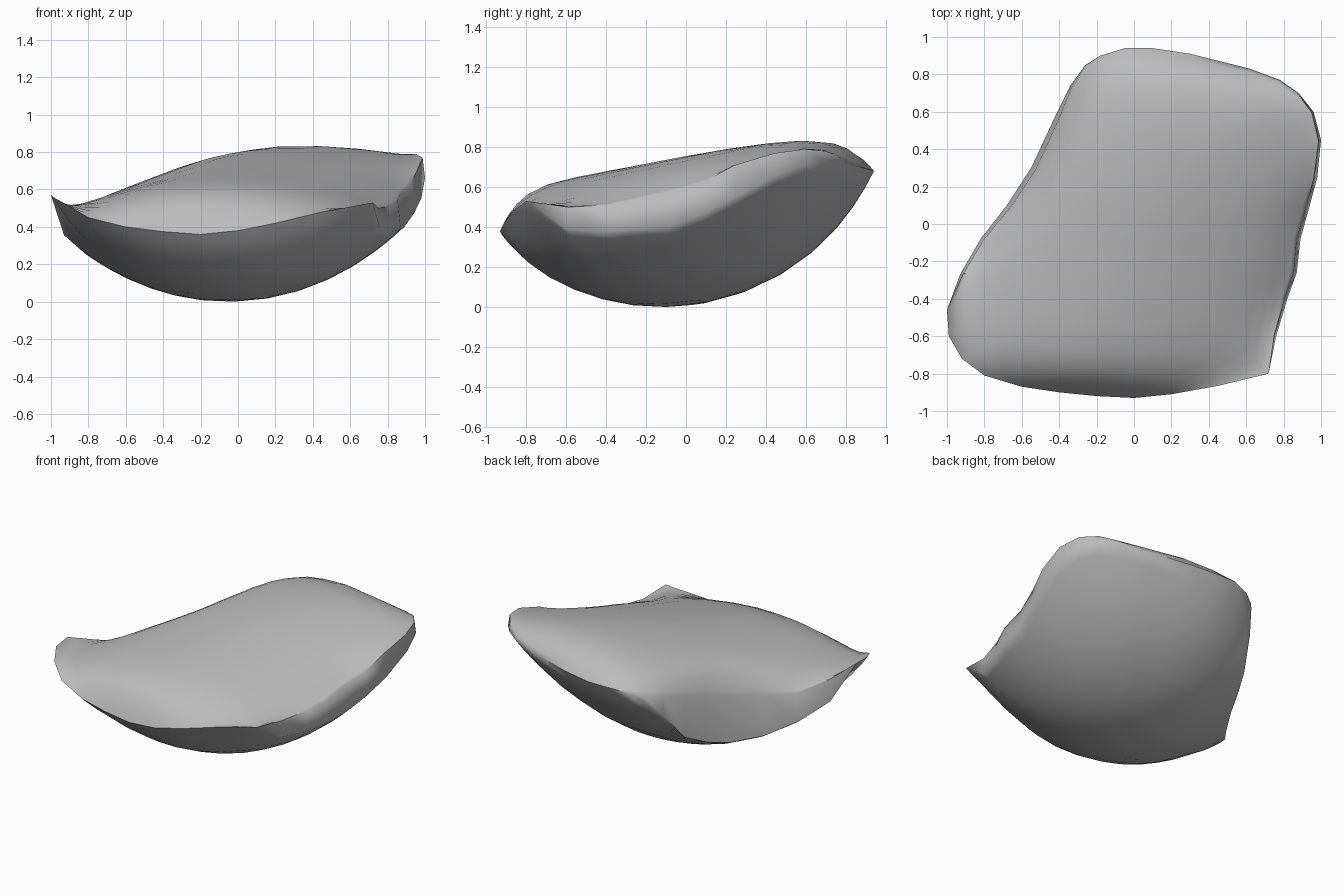
import bpy, bmesh, math
from mathutils import Vector

cube = bpy.data.objects.get("Cube")
if cube:
    bpy.data.objects.remove(cube, do_unlink=True)

# Outline of the shard, with the height where the domed top ends
RIM = [
    (0.72, -0.80, 0.53), (0.76, -0.60, 0.50), (0.82, -0.40, 0.51), (0.87, -0.26, 0.54),
    (0.89, -0.08, 0.58), (0.94, 0.10, 0.63), (0.98, 0.25, 0.71), (1.00, 0.45, 0.77),
    (0.96, 0.60, 0.79), (0.88, 0.70, 0.78), (0.78, 0.77, 0.75), (0.62, 0.83, 0.71),
    (0.30, 0.91, 0.69), (0.10, 0.94, 0.68), (-0.05, 0.94, 0.68), (-0.18, 0.90, 0.66),
    (-0.26, 0.85, 0.64), (-0.34, 0.74, 0.61), (-0.41, 0.60, 0.58), (-0.48, 0.45, 0.54),
    (-0.55, 0.30, 0.50), (-0.68, 0.10, 0.47), (-0.82, -0.08, 0.45), (-0.93, -0.27, 0.50),
    (-1.00, -0.46, 0.57), (-0.99, -0.60, 0.56), (-0.92, -0.72, 0.52), (-0.80, -0.81, 0.45),
    (-0.60, -0.87, 0.40), (-0.40, -0.90, 0.375), (-0.20, -0.92, 0.36), (0.00, -0.93, 0.38),
    (0.20, -0.91, 0.42), (0.45, -0.865, 0.48),
]
CENTRE = Vector((-0.02, -0.1))


def bowl(x, y):
    u, v = x + 0.05, y + 0.12
    return 0.4 * u ** 2 + 0.06 * u ** 4 + 0.43 * v ** 2 + 0.08 * v ** 4


def underside(x, y, edge, f):
    return bowl(x, y) + (edge.z - bowl(edge.x, edge.y)) * f ** 8


def dome(x, y, edge, f):
    across = x - (0.15 + 0.4 * y)
    bend = 0.24 if across < 0 else 0.2
    height = 0.755 + 0.19 * y - 0.08 * max(y, 0) ** 2 - bend * across ** 2
    return height + (edge.z - height) * f ** 10


def add_band(bm, first, second):
    """Join two rings, skipping points that they share."""
    n = len(first)
    for i in range(n):
        j = (i + 1) % n
        corners = list(dict.fromkeys((first[i], first[j], second[j], second[i])))
        if len(corners) > 2:
            bm.faces.new(corners)


def add_skin(bm, rim, height, fractions):
    """Fill a rim with shrinking rings that end in one centre point."""
    outer = rim
    for f in fractions:
        ring = []
        for v in rim:
            p = CENTRE + (v.co.xy - CENTRE) * f
            ring.append(bm.verts.new((p.x, p.y, height(p.x, p.y, v.co, f))))
        add_band(bm, outer, ring)
        outer = ring
    tip = bm.verts.new((CENTRE.x, CENTRE.y, height(CENTRE.x, CENTRE.y, rim[0].co, 0)))
    add_band(bm, outer, [tip] * len(outer))


bm = bmesh.new()
upper, lower = [], []

# Broken side walls lean from the edge of the rounded underside up to the dome
for x, y, z in RIM:
    front_end = -0.7 if x > 0 else -0.45
    drop = (z - bowl(x, y)) * max(0, min(1, (0.92 - y) / 0.3))
    if y > front_end and drop > 0.02:
        lower.append(bm.verts.new((x, y, z - drop)))
        p = CENTRE + (Vector((x, y)) - CENTRE) * (1 - 0.12 * drop)
        upper.append(bm.verts.new((p.x, p.y, z)))
    else:
        shared = bm.verts.new((x, y, z))
        lower.append(shared)
        upper.append(shared)
add_band(bm, upper, lower)

# Domed top and rounded underside
add_skin(bm, upper, dome, (0.98, 0.95, 0.9, 0.83, 0.72, 0.55, 0.35, 0.15))
add_skin(bm, lower, underside, (0.96, 0.9, 0.82, 0.7, 0.55, 0.38, 0.2))
bmesh.ops.recalc_face_normals(bm, faces=bm.faces)
mesh = bpy.data.meshes.new("stone_shard")
bm.to_mesh(mesh)
bm.free()
shard = bpy.data.objects.new("stone_shard", mesh)
bpy.context.collection.objects.link(shard)

# Plain grey stone
grey = bpy.data.materials.new("plain_grey")
grey.use_nodes = True
colour = (0.5, 0.5, 0.5, 1.0)
grey.diffuse_color = colour
grey.node_tree.nodes["Principled BSDF"].inputs["Base Color"].default_value = colour
mesh.materials.append(grey)

# Smooth skins with crisp broken edges
bpy.context.view_layer.objects.active = shard
shard.select_set(True)
bpy.ops.object.shade_smooth_by_angle(angle=math.radians(60))
